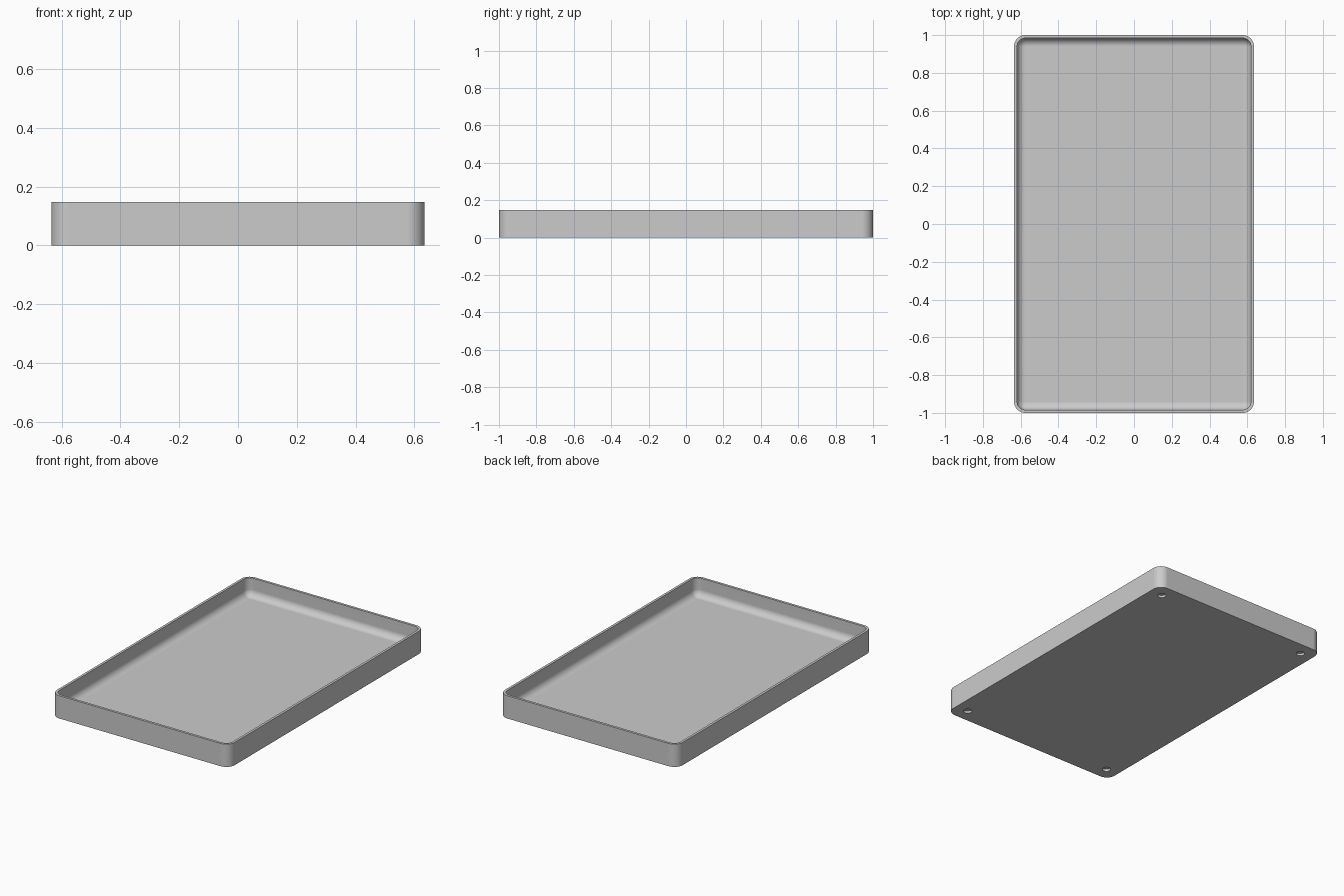
import bpy, bmesh, math

cube = bpy.data.objects.get("Cube")
if cube:
    bpy.data.objects.remove(cube, do_unlink=True)

HALF_X, HALF_Y, HEIGHT = 0.635, 1.0, 0.147
CORNER, WALL, FLOOR, FILLET = 0.06, 0.016, 0.03, 0.043
FOOT_INSET, FOOT_RADIUS, FOOT_DEPTH = 0.088, 0.025, 0.015

grey = bpy.data.materials.new("Grey plastic")
grey.use_nodes = True
grey.diffuse_color = (0.6, 0.6, 0.6, 1)
grey.node_tree.nodes["Principled BSDF"].inputs["Base Color"].default_value = (0.6, 0.6, 0.6, 1)


def rounded_loop(bm, inset, z, steps=10):
    """Rounded rectangle ring, offset inwards from the outer outline."""
    radius = max(CORNER - inset, 0.004)
    cx, cy = HALF_X - inset - radius, HALF_Y - inset - radius
    ring = []
    for quarter, (sx, sy) in enumerate([(1, 1), (-1, 1), (-1, -1), (1, -1)]):
        for i in range(steps + 1):
            a = math.pi / 2 * (quarter + i / steps)
            ring.append(bm.verts.new((sx * cx + radius * math.cos(a),
                                      sy * cy + radius * math.sin(a), z)))
    return ring


# Cross-section of the wall: outside, rim, inside, rounded foot of the wall
section = [(0, 0), (0, HEIGHT), (WALL, HEIGHT)]
for i in range(9):
    a = math.pi / 2 * i / 8
    section.append((WALL + FILLET * (1 - math.cos(a)),
                    FLOOR + FILLET * (1 - math.sin(a))))

# Tray body
bm = bmesh.new()
rings = [rounded_loop(bm, inset, z) for inset, z in section]
for low, high in zip(rings, rings[1:]):
    for i in range(len(low)):
        j = (i + 1) % len(low)
        bm.faces.new((low[i], low[j], high[j], high[i]))
bm.faces.new(rings[0][::-1])
bm.faces.new(rings[-1])
bmesh.ops.recalc_face_normals(bm, faces=bm.faces)
mesh = bpy.data.meshes.new("tray")
bm.to_mesh(mesh)
bm.free()
mesh.materials.append(grey)
tray = bpy.data.objects.new("tray", mesh)
bpy.context.collection.objects.link(tray)

# Four blind round recesses under the corners
bm = bmesh.new()
for sx in (-1, 1):
    for sy in (-1, 1):
        made = bmesh.ops.create_cone(bm, cap_ends=True, segments=32, radius1=FOOT_RADIUS,
                                     radius2=FOOT_RADIUS, depth=2 * FOOT_DEPTH)
        bmesh.ops.translate(bm, verts=made["verts"],
                            vec=(sx * (HALF_X - FOOT_INSET), sy * (HALF_Y - FOOT_INSET), 0))
cut_mesh = bpy.data.meshes.new("foot_recess_cutter")
bm.to_mesh(cut_mesh)
bm.free()
cut_mesh.materials.append(grey)
cutter = bpy.data.objects.new("foot_recess_cutter", cut_mesh)
bpy.context.collection.objects.link(cutter)
cutter.hide_render = True

recess = tray.modifiers.new("foot_recesses", 'BOOLEAN')
recess.operation = 'DIFFERENCE'
recess.solver = 'EXACT'
recess.object = cutter
bpy.ops.object.select_all(action='DESELECT')
tray.select_set(True)
bpy.context.view_layer.objects.active = tray
bpy.ops.object.modifier_apply(modifier=recess.name)
bpy.data.objects.remove(cutter, do_unlink=True)

# Smooth corners and fillet, crisp rim and base edges, flat floor
bpy.ops.object.shade_smooth_by_angle(angle=math.radians(35))
weighted = tray.modifiers.new("flat_floor_normals", 'WEIGHTED_NORMAL')
weighted.keep_sharp = True
